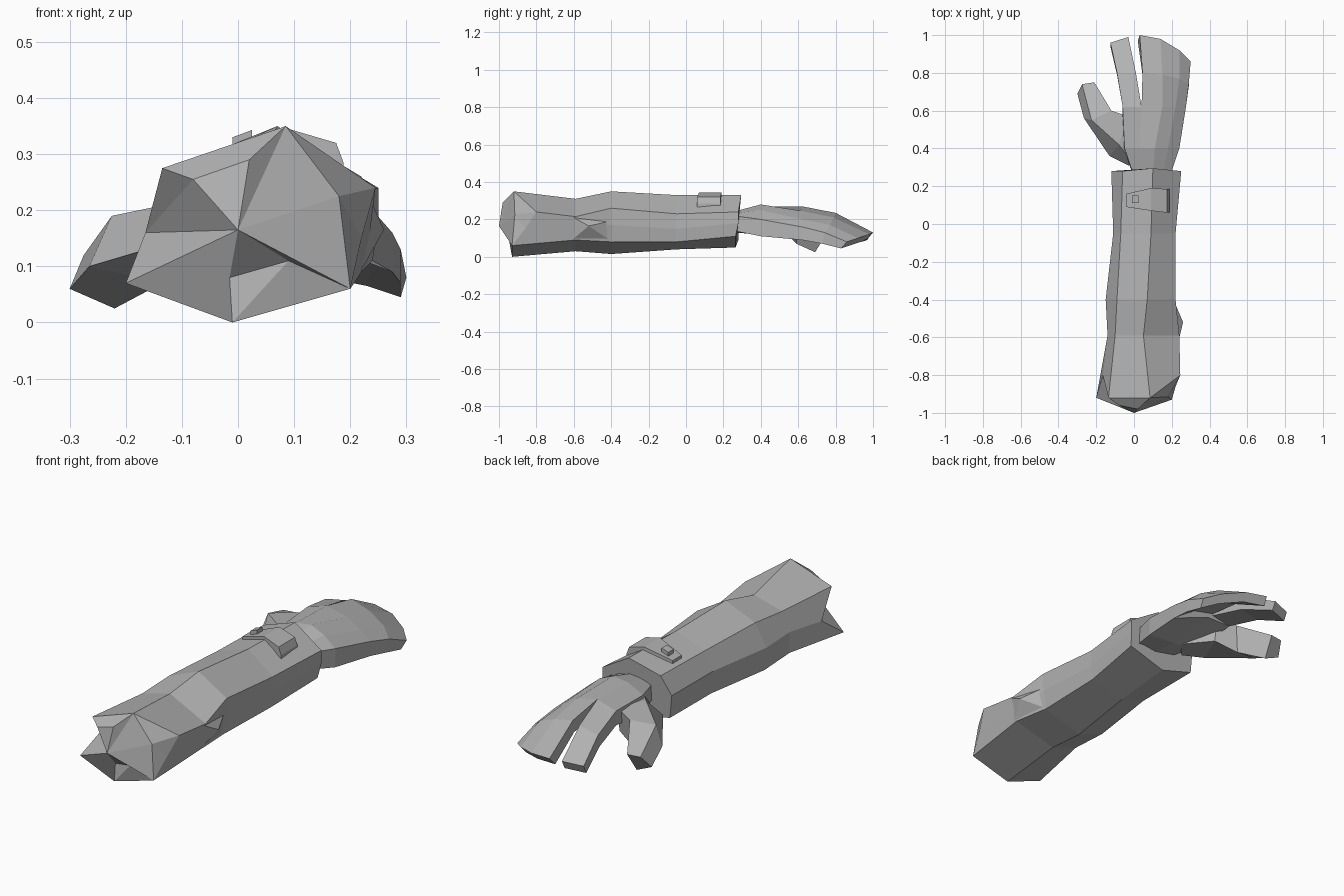
import bpy
import bmesh
from mathutils import Vector

old_cube = bpy.data.objects.get("Cube")
if old_cube:
    bpy.data.objects.remove(old_cube, do_unlink=True)

# Single matte grey
grey = bpy.data.materials.new("plain_grey")
grey.use_nodes = True
grey.diffuse_color = (.45, .45, .45, 1)
shader = next(n for n in grey.node_tree.nodes if n.type == "BSDF_PRINCIPLED")
shader.inputs["Base Color"].default_value = grey.diffuse_color
shader.inputs["Roughness"].default_value = .8


def finish(name, mesh_data):
    """Turn a bmesh into a flat shaded object with outward normals."""
    bmesh.ops.recalc_face_normals(mesh_data, faces=mesh_data.faces[:])
    mesh = bpy.data.meshes.new(name)
    mesh_data.to_mesh(mesh)
    mesh_data.free()
    mesh.materials.append(grey)
    part = bpy.data.objects.new(name, mesh)
    bpy.context.collection.objects.link(part)
    return part


def loft(mesh_data, sections, cap_end=True):
    """Skin a list of equal-length point loops and return the vertex loops."""
    loops = [[mesh_data.verts.new(point) for point in loop] for loop in sections]
    count = len(loops[0])
    for near, far in zip(loops, loops[1:]):
        for i in range(count):
            j = (i + 1) % count
            mesh_data.faces.new((near[i], near[j], far[j], far[i]))
    mesh_data.faces.new(loops[0])
    if cap_end:
        mesh_data.faces.new(loops[-1][::-1])
    return loops


def at_depth(y, outline):
    """Place an x-z outline at a given y."""
    return [Vector((x, y, z)) for x, z in outline]


def lofted_part(name, sections):
    mesh_data = bmesh.new()
    loft(mesh_data, sections)
    return finish(name, mesh_data)


# Sleeve: outline runs low left, bottom, low right, side, high right, top, high left, left
sleeve_outlines = [
    at_depth(.28, [(-.11, .09), (.05, .05), (.24, .11), (.25, .18),
                   (.25, .24), (.1, .33), (-.06, .28), (-.12, .2)]),
    at_depth(-.05, [(-.1, .08), (.03, .04), (.21, .08), (.22, .15),
                    (.22, .23), (.09, .33), (-.07, .28), (-.11, .19)]),
    at_depth(-.4, [(-.14, .07), (0, .015), (.2, .08), (.215, .17),
                   (.22, .26), (.07, .35), (-.09, .285), (-.15, .18)]),
    at_depth(-.59, [(-.14, .08), (0, .03), (.22, .09), (.235, .16),
                    (.24, .215), (.05, .31), (-.1, .27), (-.14, .18)]),
    at_depth(-.92, [(-.2, .07), (-.01, 0), (.2, .06), (.22, .15),
                    (.245, .24), (.085, .35), (-.135, .275), (-.165, .16)]),
]
# The cuff leans forward at the top; the elbow corners are staggered
for corner in (1, 2):
    sleeve_outlines[0][corner].y = .265
    sleeve_outlines[-1][corner].y = -.93
sleeve_outlines[0][5].y = .295
for corner, depth in ((3, -.86), (4, -.8), (7, -.8)):
    sleeve_outlines[-1][corner].y = depth

sleeve = bmesh.new()
loops = loft(sleeve, sleeve_outlines, cap_end=False)
low_left, bottom, low_right, side, high_right, top, high_left, left = loops[-1]

# Faceted elbow closing the sleeve, with a notch underneath
tip = sleeve.verts.new((0, -1, .165))
crown = sleeve.verts.new((.02, -.98, .29))
cheek = sleeve.verts.new((.18, -.915, .225))
dent = sleeve.verts.new((-.08, -.96, .255))
notch_left = sleeve.verts.new((-.015, -.915, .08))
notch_right = sleeve.verts.new((.09, -.95, .11))
for facet in (
    (low_left, bottom, notch_left, tip),
    (bottom, low_right, notch_right),
    (bottom, notch_right, notch_left),
    (tip, notch_left, notch_right),
    (low_right, tip, notch_right),
    (low_right, cheek, tip),
    (low_right, side, cheek),
    (side, high_right, cheek),
    (high_right, top, cheek),
    (top, tip, cheek),
    (top, crown, tip),
    (top, high_left, dent, crown),
    (crown, dent, tip),
    (high_left, left, dent),
    (left, tip, dent),
    (left, low_left, tip),
):
    sleeve.faces.new(facet)
finish("sleeve", sleeve)

# Pointed cloth fold on the outer side of the sleeve
fold = bmesh.new()
peak = fold.verts.new((.26, -.52, .165))
base = [fold.verts.new(p) for p in (
    (.213, -.41, .19), (.238, -.61, .215), (.218, -.61, .09), (.2, -.41, .09))]
for i, corner in enumerate(base):
    fold.faces.new((corner, base[i - 1], peak))
fold.faces.new(base)
finish("sleeve_fold", fold)

# Outer finger tops, from the knuckles to the tips
finger_rows = [
    [Vector(p) for p in row] for row in (
        ((.04, .62, .27), (.15, .62, .245), (.22, .62, .2), (.275, .62, .16)),
        ((.045, .8, .235), (.15, .79, .21), (.24, .77, .17), (.29, .74, .13)),
        ((.03, 1, .13), (.14, .98, .12), (.24, .92, .1), (.3, .86, .08)),
    )
]

# Palm: low left, high left, four knuckle ridges, low right, underside
lofted_part("palm", [
    at_depth(.25, [(0, .15), (0, .22), (.05, .235), (.1, .24),
                   (.15, .23), (.19, .22), (.19, .14), (.1, .13)]),
    at_depth(.4, [(-.06, .15), (-.05, .23), (.03, .27), (.11, .28),
                  (.18, .25), (.24, .2), (.24, .11), (.09, .12)]),
    at_depth(.62, [(-.06, .17), (-.06, .24)]) + finger_rows[0]
    + at_depth(.62, [(.275, .09), (.07, .17)]),
])

# Three outer fingers held together, curling down toward the little finger
drops = (Vector((0, 0, -.07)), Vector((0, -.01, -.06)), Vector((-.01, -.03, -.035)))
lofted_part("outer_fingers", [
    row + [p + drop for p in reversed(row)]
    for row, drop in zip(finger_rows, drops)
])

# Index finger: left top, right top, right underside, left underside
lofted_part("index_finger", [
    [(-.06, .62, .24), (.04, .62, .27), (.04, .62, .19), (-.06, .62, .17)],
    [(-.09, .8, .2), (.01, .8, .22), (.01, .79, .16), (-.09, .79, .14)],
    [(-.125, .96, .12), (-.03, .99, .13), (-.03, .97, .09), (-.125, .94, .08)],
])

# Thumb, same corner order, with a sloping outer face
lofted_part("thumb", [
    [(0, .32, .2), (.05, .4, .23), (.05, .4, .13), (-.03, .31, .14)],
    [(-.08, .42, .22), (-.03, .57, .23), (-.03, .55, .11), (-.13, .36, .14)],
    [(-.225, .55, .19), (-.12, .6, .205), (-.135, .59, .07), (-.265, .56, .1)],
    [(-.275, .74, .12), (-.21, .75, .12), (-.22, .69, .025), (-.3, .69, .06)],
])


# Wrist device wrapped over the sleeve ridge
def device_section(x, front, back, low, high):
    return [(x, front, low), (x, back, low), (x, back, high), (x, front, high)]


lofted_part("wrist_device", [
    device_section(-.04, .09, .16, .27, .302),
    device_section(.09, .07, .19, .3, .345),
    device_section(.175, .06, .185, .27, .32),
    device_section(.188, .06, .185, .265, .285),
])
lofted_part("device_button", [
    device_section(-.01, .11, .15, .3, .33),
    device_section(.025, .11, .15, .3, .343),
])
